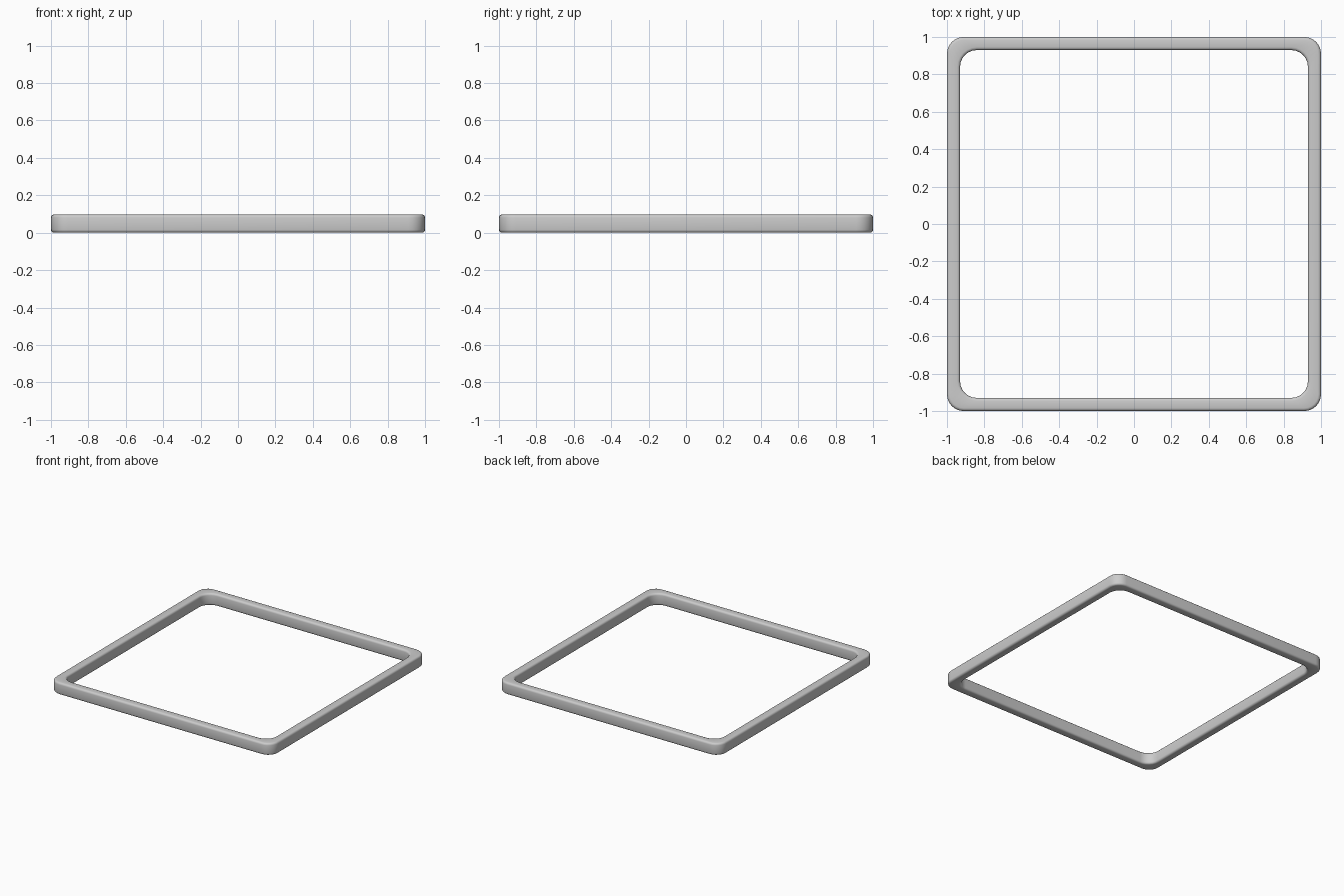
import bpy, bmesh, math

if "Cube" in bpy.data.objects:
    bpy.data.objects.remove(bpy.data.objects["Cube"])

OUT, INN, H = 1.0, 0.93, 0.097   # outer half size, inner half size, height
RAD, EDGE = 0.09, 0.016          # corner radius, edge rounding
SEG, ESEG = 6, 3


def ring(bm, half, r, z):
    """Rounded square loop of vertices."""
    vs = []
    for q in range(4):
        a0 = q * math.pi / 2
        cx = (half - r) * (1 if q in (0, 3) else -1)
        cy = (half - r) * (1 if q in (0, 1) else -1)
        for i in range(SEG + 1):
            a = a0 + i / SEG * math.pi / 2
            vs.append(bm.verts.new((cx + r * math.cos(a), cy + r * math.sin(a), z)))
    return vs


# cross-section as (half size, corner radius, z), rounded on all four edges
section = []
for k, (wall, zc, side) in enumerate([(OUT, H - EDGE, 1), (INN, H - EDGE, -1),
                                      (INN, EDGE, -1), (OUT, EDGE, 1)]):
    for i in range(ESEG + 1):
        a = (k + i / ESEG) * math.pi / 2
        inset = side * (1 - abs(math.cos(a))) * EDGE
        section.append((wall - inset, RAD - inset, zc + EDGE * math.sin(a)))

# square frame
bm = bmesh.new()
rings = [ring(bm, *s) for s in section]
for j, a in enumerate(rings):
    b = rings[(j + 1) % len(rings)]
    for i in range(len(a)):
        n = (i + 1) % len(a)
        bm.faces.new((a[i], a[n], b[n], b[i]))
bmesh.ops.recalc_face_normals(bm, faces=bm.faces)
mesh = bpy.data.meshes.new("square_frame")
bm.to_mesh(mesh)
bm.free()
frame = bpy.data.objects.new("square_frame", mesh)
bpy.context.collection.objects.link(frame)
bpy.context.view_layer.objects.active = frame
frame.select_set(True)
bpy.ops.object.shade_smooth_by_angle(angle=math.radians(40))
